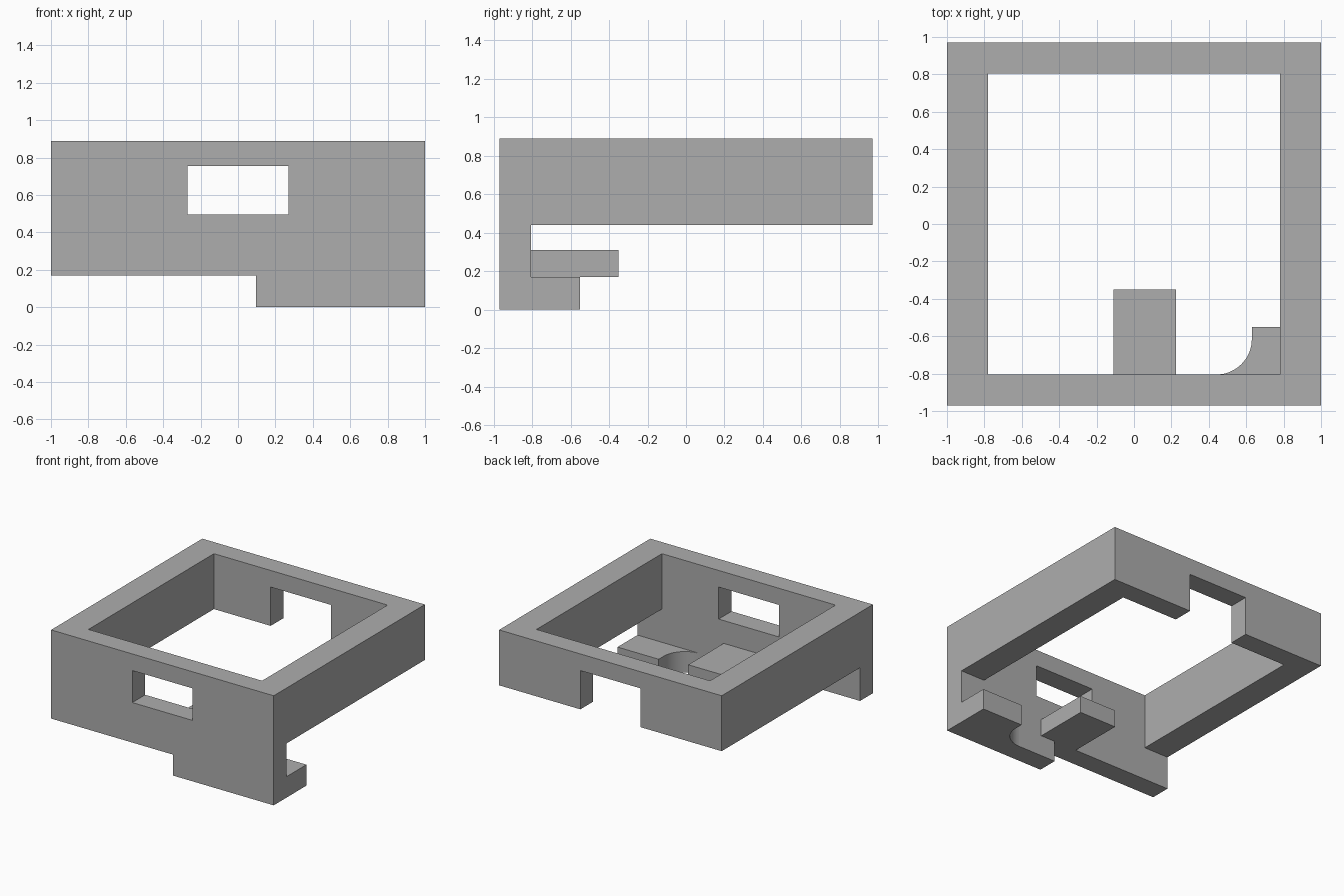
import bpy, bmesh, math

cube = bpy.data.objects.get("Cube")
if cube:
    bpy.data.objects.remove(cube, do_unlink=True)

grey = bpy.data.materials.new("plain grey")
grey.use_nodes = True
colour = (0.42, 0.42, 0.42, 1)
grey.diffuse_color = colour
grey.node_tree.nodes["Principled BSDF"].inputs["Base Color"].default_value = colour


def prism(name, outline, z0, z1):
    """Extrude a plan outline from z0 up to z1."""
    bm = bmesh.new()
    face = bm.faces.new([bm.verts.new((x, y, z0)) for x, y in outline])
    top = bmesh.ops.extrude_face_region(bm, geom=[face])
    verts = [v for v in top["geom"] if isinstance(v, bmesh.types.BMVert)]
    bmesh.ops.translate(bm, verts=verts, vec=(0, 0, z1 - z0))
    bmesh.ops.recalc_face_normals(bm, faces=bm.faces)
    mesh = bpy.data.meshes.new(name)
    bm.to_mesh(mesh)
    bm.free()
    mesh.materials.append(grey)
    obj = bpy.data.objects.new(name, mesh)
    bpy.context.collection.objects.link(obj)
    return obj


def box(name, x0, x1, y0, y1, z0, z1):
    return prism(name, [(x0, y0), (x1, y0), (x1, y1), (x0, y1)], z0, z1)


def activate(obj):
    bpy.ops.object.select_all(action="DESELECT")
    obj.select_set(True)
    bpy.context.view_layer.objects.active = obj


def cut(obj, cutter):
    cutter.hide_render = True
    mod = obj.modifiers.new("cut", "BOOLEAN")
    mod.operation = "DIFFERENCE"
    mod.solver = "EXACT"
    mod.object = cutter
    activate(obj)
    bpy.ops.object.modifier_apply(modifier=mod.name)
    bpy.data.objects.remove(cutter, do_unlink=True)


DEPTH, INNER_Y, INNER_X = 0.97, 0.805, 0.78
OPENING, STEP = 0.27, 0.17

# Square frame with a taller front wall
frame = box("frame", -1, 1, -DEPTH, DEPTH, 0, 0.89)
cut(frame, box("well_cutter", -INNER_X, INNER_X, -INNER_Y, INNER_Y, -1, 2))
cut(frame, box("underside_cutter", -2, 2, -INNER_Y, 2, -1, 0.44))
cut(frame, box("step_cutter", -2, 0.095, -2, -0.5, -1, STEP))
cut(frame, box("window_cutter", -OPENING, OPENING, -2, 0, 0.495, 0.755))
cut(frame, box("notch_cutter", -OPENING, OPENING, 0, 2, -1, 0.755))

# Tab standing out behind the front wall
box("tab", -0.11, 0.225, -INNER_Y, -0.35, STEP, 0.31)

# Corner foot with a concave fillet
R = 0.19
cx, cy = 0.63 - R, -INNER_Y + R
arc = [(cx + R * math.sin(a), cy - R * math.cos(a))
       for a in (math.pi / 2 * i / 16 for i in range(17))]
foot = prism("corner_foot", arc + [(0.63, -0.55), (1, -0.55), (1, -INNER_Y)], 0, STEP)
activate(foot)
bpy.ops.object.shade_smooth_by_angle(angle=math.radians(30))
